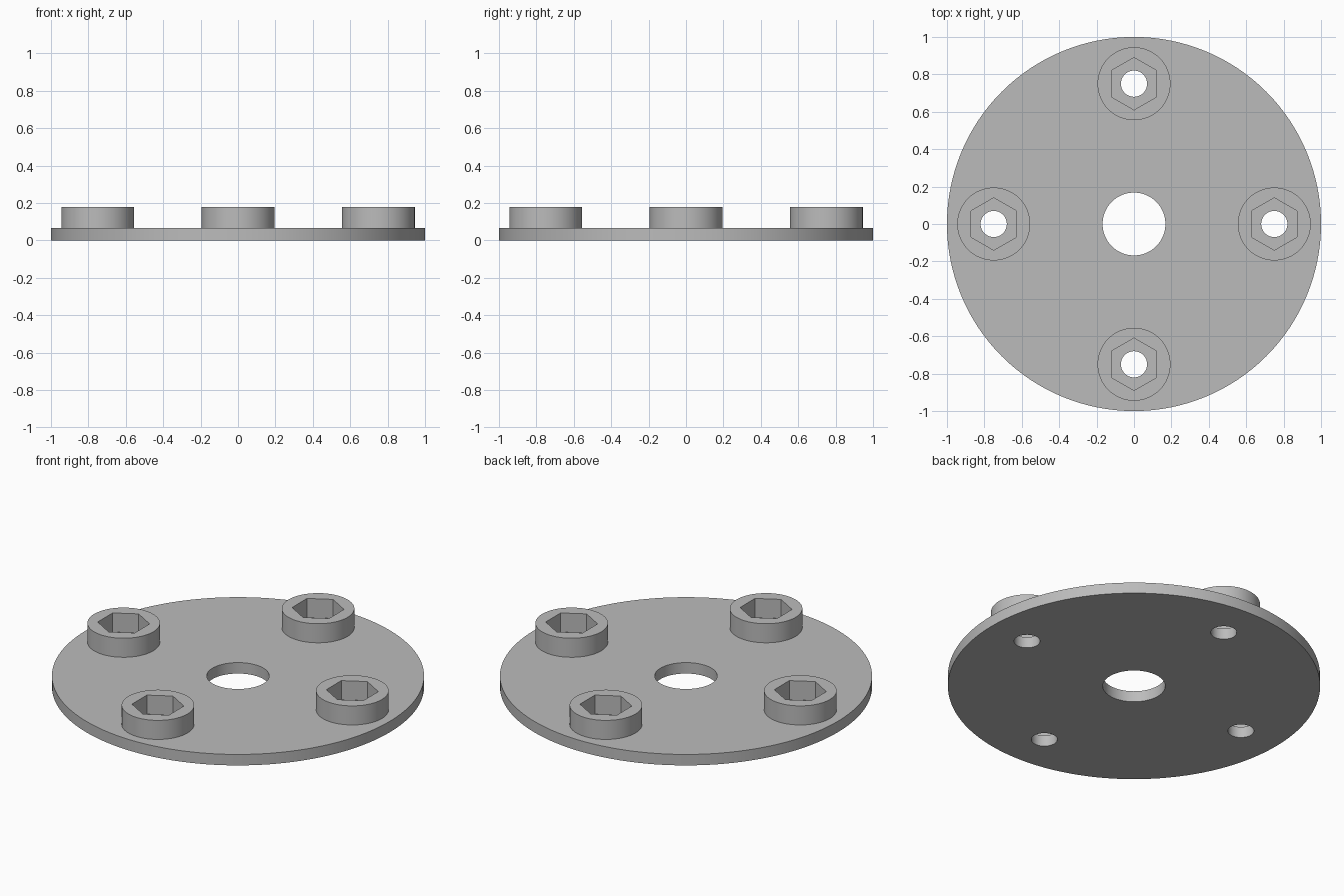
import bpy
import bmesh
from math import cos, sin, pi, radians

cube = bpy.data.objects.get("Cube")
if cube:
    bpy.data.objects.remove(cube)

PLATE_TOP = 0.065
BOSS_TOP = 0.178
BOLT_RADIUS = 0.75

grey = bpy.data.materials.new("plain grey")
grey.use_nodes = True
grey.diffuse_color = (0.5, 0.5, 0.5, 1)
grey.node_tree.nodes["Principled BSDF"].inputs["Base Color"].default_value = (0.5, 0.5, 0.5, 1)


def ring(radius, sides, x=0, y=0):
    """Outline of a regular polygon with one corner toward +y."""
    steps = [pi / 2 + 2 * pi * i / sides for i in range(sides)]
    return [(x + radius * cos(a), y + radius * sin(a)) for a in steps]


def extruded(name, outlines, bottom, top, x=0, y=0):
    """Solid from nested outlines: the first is the rim, the rest are holes."""
    curve = bpy.data.curves.new(name + "_profile", "CURVE")
    curve.dimensions = "2D"
    curve.fill_mode = "BOTH"
    curve.extrude = (top - bottom) / 2
    for points in outlines:
        spline = curve.splines.new("POLY")
        spline.points.add(len(points) - 1)
        for point, (px, py) in zip(spline.points, points):
            point.co = (px, py, 0, 1)
        spline.use_cyclic_u = True
    source = bpy.data.objects.new(name + "_profile", curve)
    bpy.context.collection.objects.link(source)
    bpy.context.view_layer.update()
    graph = bpy.context.evaluated_depsgraph_get()
    mesh = bpy.data.meshes.new_from_object(source.evaluated_get(graph))
    bpy.data.objects.remove(source)
    bpy.data.curves.remove(curve)

    # Weld the caps to the walls
    bm = bmesh.new()
    bm.from_mesh(mesh)
    bmesh.ops.remove_doubles(bm, verts=bm.verts, dist=0.0001)
    bmesh.ops.recalc_face_normals(bm, faces=bm.faces)
    bm.to_mesh(mesh)
    bm.free()

    mesh.name = name
    mesh.materials.clear()
    mesh.materials.append(grey)
    obj = bpy.data.objects.new(name, mesh)
    obj.location = (x, y, (top + bottom) / 2)
    bpy.context.collection.objects.link(obj)
    bpy.ops.object.select_all(action="DESELECT")
    obj.select_set(True)
    bpy.context.view_layer.objects.active = obj
    bpy.ops.object.shade_smooth_by_angle(angle=radians(30))
    return obj


places = {
    "right": (-BOLT_RADIUS, 0),
    "left": (BOLT_RADIUS, 0),
    "front": (0, -BOLT_RADIUS),
    "back": (0, BOLT_RADIUS),
}

# Round plate with a centre bore and four bolt holes
holes = [ring(0.07, 48, x, y) for x, y in places.values()]
extruded("base_plate", [ring(1, 128), ring(0.168, 64)] + holes, 0, PLATE_TOP)

# Raised round bosses with hexagonal nut pockets
for side, (x, y) in places.items():
    extruded(side + "_nut_boss", [ring(0.195, 64), ring(0.14, 6)],
             PLATE_TOP, BOSS_TOP, x, y)
